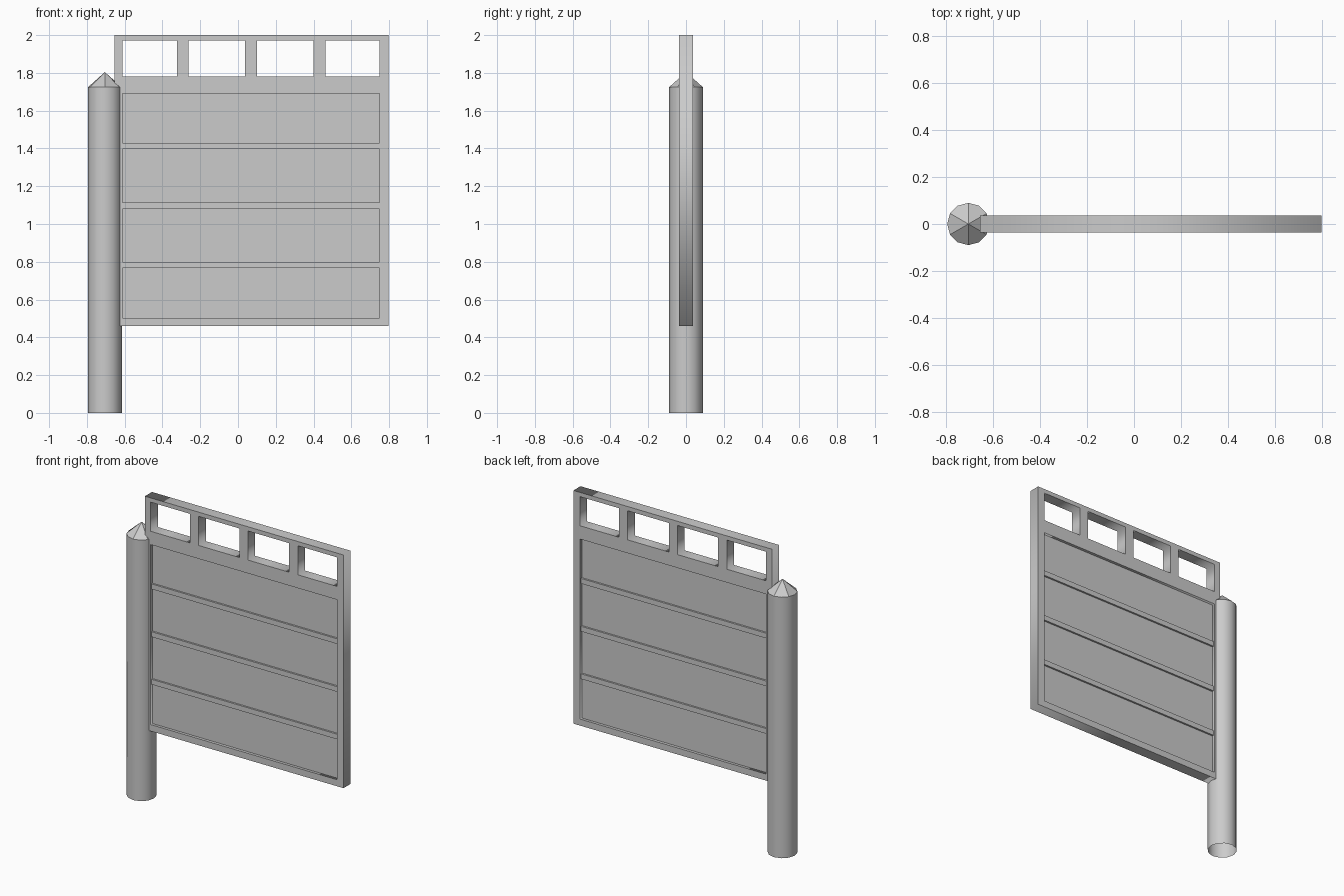
import bpy, bmesh, math
from mathutils import Matrix

if "Cube" in bpy.data.objects:
    bpy.data.objects.remove(bpy.data.objects["Cube"])

X0, X1 = -0.612, 0.748      # inner opening of the gate frame
HALF = 0.037                # half thickness of the frame


def add_mesh(name, bm):
    mesh = bpy.data.meshes.new(name)
    bmesh.ops.recalc_face_normals(bm, faces=bm.faces)
    bm.to_mesh(mesh)
    bm.free()
    obj = bpy.data.objects.new(name, mesh)
    bpy.context.collection.objects.link(obj)
    return obj


def box(name, x0, x1, half_y, z0, z1):
    bm = bmesh.new()
    bmesh.ops.create_cube(bm, size=1)
    bmesh.ops.scale(bm, vec=(x1 - x0, 2 * half_y, z1 - z0), verts=bm.verts)
    bmesh.ops.translate(bm, vec=((x0 + x1) / 2, 0, (z0 + z1) / 2), verts=bm.verts)
    return add_mesh(name, bm)


# Gate frame: filled outline with window and panel openings, extruded
curve = bpy.data.curves.new("gate_frame", 'CURVE')
curve.dimensions = '2D'
curve.fill_mode = 'BOTH'
curve.extrude = HALF
windows = [(X0, -0.324), (-0.261, 0.036), (0.10, 0.40), (0.464, X1)]
rects = [(-0.655, 0.797, 0.46, 2.0), (X0, X1, 0.503, 1.692)]
rects += [(a, b, 1.78, 1.972) for a, b in windows]
for a, b, c, d in rects:
    spline = curve.splines.new('POLY')
    spline.points.add(3)
    spline.use_cyclic_u = True
    for p, (x, z) in zip(spline.points, [(a, c), (b, c), (b, d), (a, d)]):
        p.co = (x, z, 0, 1)
frame = bpy.data.objects.new("gate_frame", curve)
frame.rotation_euler.x = math.pi / 2
bpy.context.collection.objects.link(frame)

# Recessed panel and its horizontal rails
box("gate_panel", X0, X1, 0.018, 0.503, 1.692)
for i, z in enumerate((0.783, 1.097, 1.413)):
    box(f"panel_rail_{i + 1}", X0, X1, 0.03, z - 0.017, z + 0.017)

# Round post, open underneath, with a six-faceted pointed cap
N, R, H = 12, 0.09, 1.724
bm = bmesh.new()
rings = [[bm.verts.new((R * math.cos(i * math.tau / N), R * math.sin(i * math.tau / N), z))
          for i in range(N)] for z in (0, H)]
for i in range(N):
    j = (i + 1) % N
    bm.faces.new((rings[0][i], rings[0][j], rings[1][j], rings[1][i])).smooth = True
cap = [bm.verts.new(v.co) for v in rings[1]]
apex = bm.verts.new((0, 0, 1.804))
for i in range(1, N, 2):
    bm.faces.new((apex, cap[i], cap[(i + 1) % N], cap[(i + 2) % N]))
bmesh.ops.transform(bm, matrix=Matrix.Translation((-0.705, 0, 0)), verts=bm.verts)
add_mesh("post", bm)
